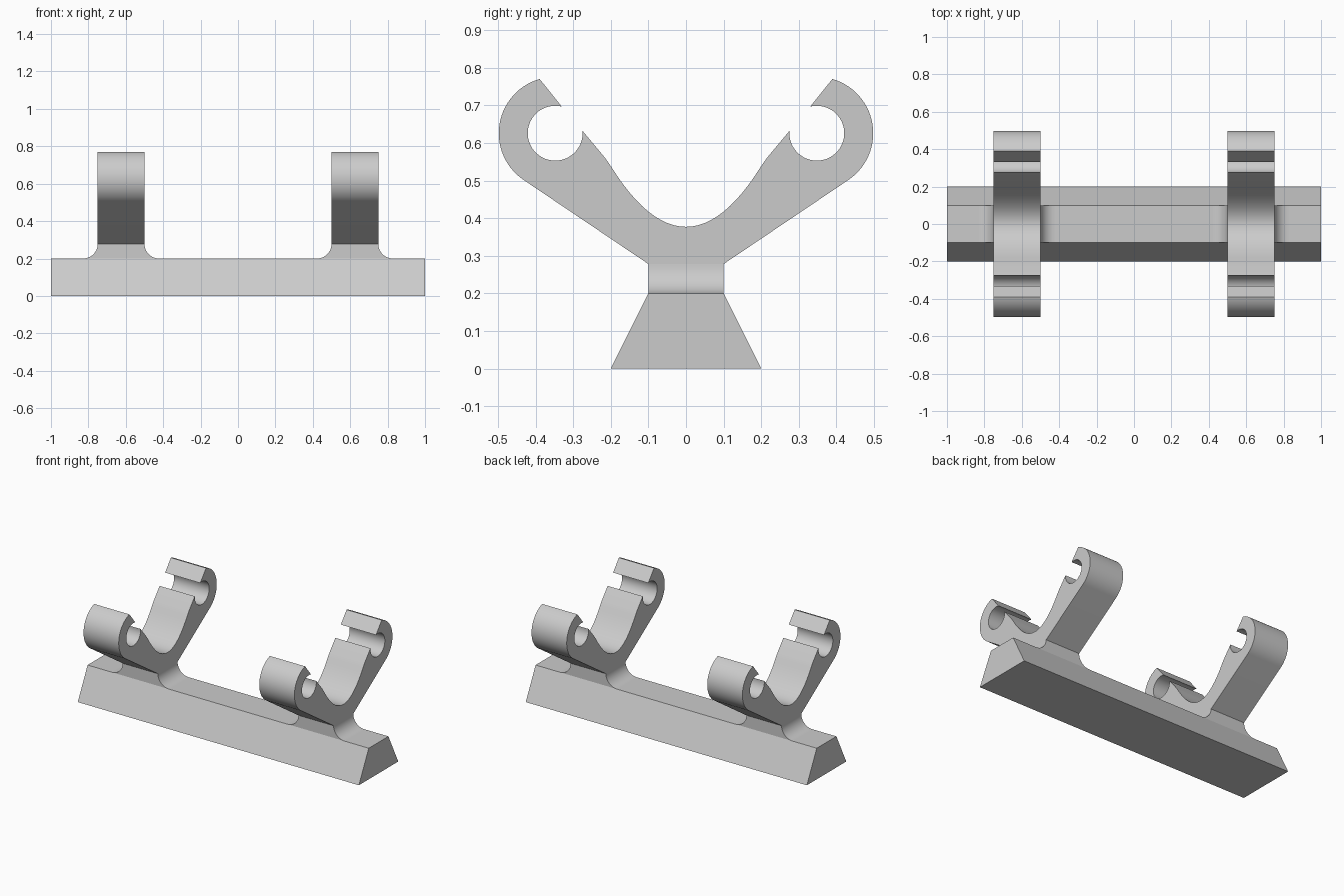
import bpy, bmesh, math
from mathutils import Vector

cube = bpy.data.objects.get("Cube")
if cube:
    bpy.data.objects.remove(cube, do_unlink=True)

grey = bpy.data.materials.new("light grey")
grey.use_nodes = True
colour = (0.6, 0.6, 0.6, 1)
grey.diffuse_color = colour
grey.node_tree.nodes["Principled BSDF"].inputs["Base Color"].default_value = colour


def arc(centre, radius, start, end, steps):
    """Points along an arc, angles in degrees."""
    angles = [math.radians(start + (end - start) * i / steps) for i in range(steps + 1)]
    return [(centre[0] + radius * math.cos(a), centre[1] + radius * math.sin(a)) for a in angles]


def extrude(name, profile, low, high, axis):
    """Extrude a closed (horizontal, z) profile along x or y."""
    bm = bmesh.new()
    place = (lambda h, z: (low, h, z)) if axis == "x" else (lambda h, z: (h, low, z))
    face = bm.faces.new([bm.verts.new(place(h, z)) for h, z in profile])
    moved = bmesh.ops.extrude_face_region(bm, geom=[face])["geom"]
    step = Vector((high - low, 0, 0) if axis == "x" else (0, high - low, 0))
    bmesh.ops.translate(bm, vec=step, verts=[v for v in moved if isinstance(v, bmesh.types.BMVert)])
    bmesh.ops.recalc_face_normals(bm, faces=bm.faces)
    mesh = bpy.data.meshes.new(name)
    bm.to_mesh(mesh)
    bm.free()
    mesh.shade_smooth()
    mesh.set_sharp_from_angle(angle=math.radians(25))
    mesh.materials.append(grey)
    obj = bpy.data.objects.new(name, mesh)
    bpy.context.collection.objects.link(obj)
    return obj


# Tapered base rail
base_half, top_half, base_top, neck_top = 0.2, 0.1, 0.2, 0.278
extrude("base_rail", [(-base_half, 0), (base_half, 0), (top_half, base_top), (-top_half, base_top)],
        -1, 1, "x")

# Half profile of the double hook: valley, socket, lip, outer curve, underside
hook = (0.348, 0.626)
half = [(0.2 * i / 12, 0.377 + 4.04 * (0.2 * i / 12) ** 2) for i in range(13)]
half += [(0.215, 0.56)]
half += arc(hook, 0.073, 175, 464, 40)
half += arc(hook, 0.15, 74, -56, 28)
half += [(top_half, neck_top)]
mirrored = [(-y, z) for y, z in reversed(half[1:])]
hook_profile = half + mirrored

# Two hooks, each on a neck that flares into the rail
fillet = neck_top - base_top
for side, inner, outer in (("right", -0.75, -0.5), ("left", 0.5, 0.75)):
    extrude(side + "_double_hook", hook_profile, inner, outer, "x")
    neck = arc((inner - fillet, neck_top), fillet, 270, 360, 10)
    neck += arc((outer + fillet, neck_top), fillet, 180, 270, 10)
    extrude(side + "_neck", neck, -top_half, top_half, "y")
